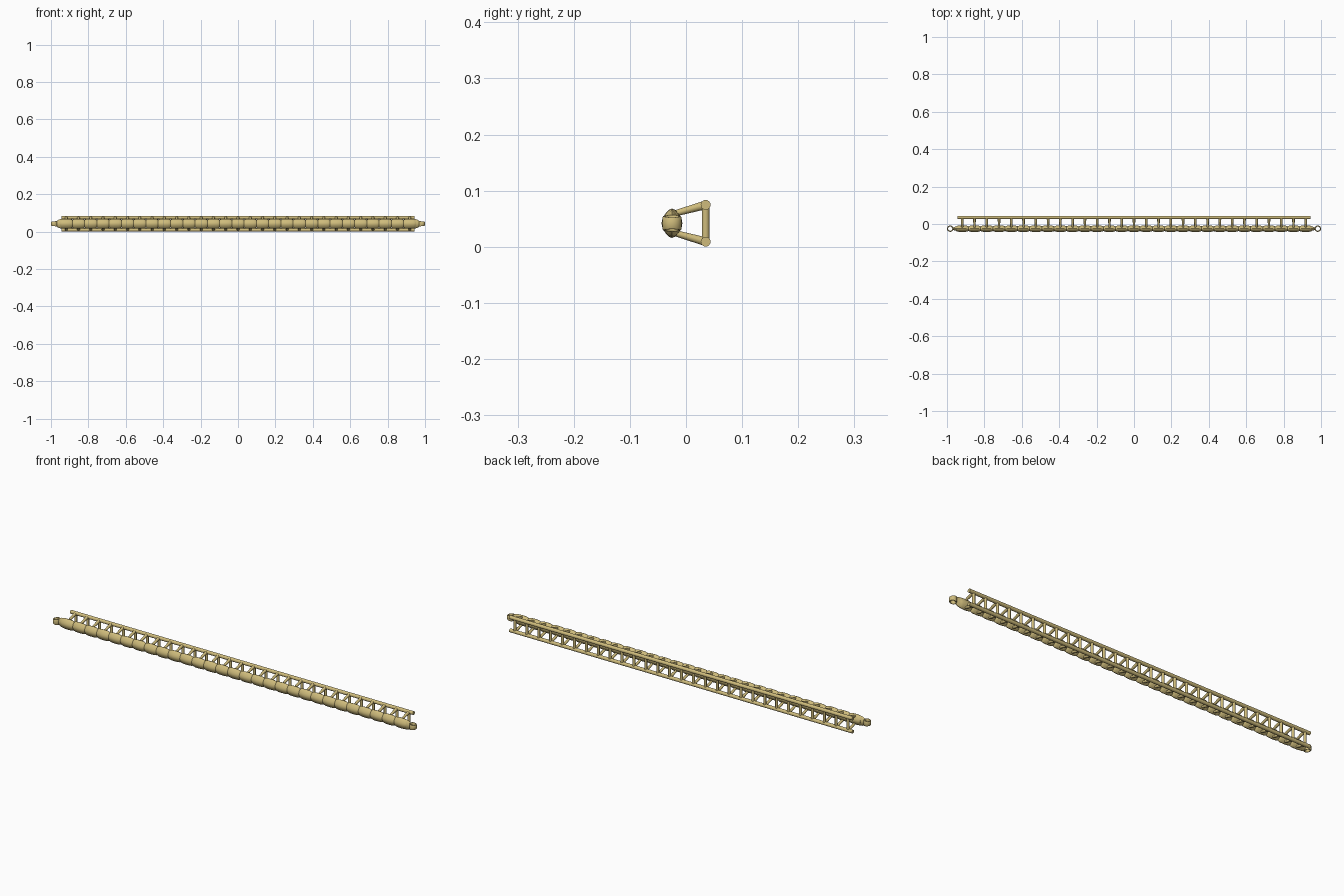
import bpy, bmesh, math
from mathutils import Vector

if "Cube" in bpy.data.objects:
    bpy.data.objects.remove(bpy.data.objects["Cube"])

mat = bpy.data.materials.new("sand_metal")
mat.diffuse_color = (0.62, 0.5, 0.2, 1)
mat.use_nodes = True
mat.node_tree.nodes["Principled BSDF"].inputs["Base Color"].default_value = mat.diffuse_color

Z = 0.0418           # height of the long axis
MAIN_Y = -0.025
RAIL_Y = 0.035
RAIL_DZ = 0.0328
N = 29
PITCH = 0.0656
XS = [(i - (N - 1) / 2) * PITCH for i in range(N)]


def finish(name, bm, angle=40):
    bmesh.ops.recalc_face_normals(bm, faces=bm.faces)
    me = bpy.data.meshes.new(name)
    bm.to_mesh(me)
    bm.free()
    ob = bpy.data.objects.new(name, me)
    bpy.context.collection.objects.link(ob)
    me.materials.append(mat)
    bpy.ops.object.select_all(action='DESELECT')
    ob.select_set(True)
    bpy.context.view_layer.objects.active = ob
    bpy.ops.object.shade_smooth_by_angle(angle=math.radians(angle))
    return ob


def rod(bm, a, b, r1, r2, sides=12):
    a, b = Vector(a), Vector(b)
    d = b - a
    m = d.to_track_quat('Z', 'Y').to_matrix().to_4x4()
    m.translation = (a + b) / 2
    bmesh.ops.create_cone(bm, cap_ends=True, segments=sides, radius1=r1,
                          radius2=r2, depth=d.length, matrix=m)


def loft(bm, sections, sides=20):
    # sections: x, half width in y, half height in z
    rings = []
    for x, w, h in sections:
        ring = []
        for k in range(sides):
            t = 2 * math.pi * k / sides
            s = math.sin(t)
            c = math.cos(t)
            # round body with a blunt ridge above and below
            ring.append(bm.verts.new((x, MAIN_Y + w * c,
                                      Z + h * s * (0.76 + 0.24 * s ** 4))))
        rings.append(ring)
    for r, q in zip(rings, rings[1:]):
        for k in range(sides):
            j = (k + 1) % sides
            bm.faces.new((r[k], r[j], q[j], q[k]))
    bm.faces.new(rings[0])
    bm.faces.new(rings[-1])


# two round rear rails with domed ends
bm = bmesh.new()
for s in (-1, 1):
    z = Z + s * RAIL_DZ
    rod(bm, (-0.945, RAIL_Y, z), (0.945, RAIL_Y, z), 0.0088, 0.0088, 16)
finish("rear_rails", bm)

# upright rungs between the rails
bm = bmesh.new()
for x in XS:
    rod(bm, (x, RAIL_Y, Z - RAIL_DZ), (x, RAIL_Y, Z + RAIL_DZ), 0.0068, 0.0068)
finish("rear_rungs", bm)

# sloping struts, flared where they meet the rails
bm = bmesh.new()
for x in XS:
    for s in (-1, 1):
        rod(bm, (x, MAIN_Y, Z + s * 0.016),
            (x, RAIL_Y, Z + s * RAIL_DZ), 0.0052, 0.0078)
finish("sloping_struts", bm)

# row of barrel beads along the front
bm = bmesh.new()
L = PITCH / 2
for x in XS:
    prof = [(-1, .0125, .019), (-.88, .0145, .0235), (-.55, .0172, .0258),
            (0, .0185, .0262), (.55, .0172, .0258), (.88, .0145, .0235),
            (1, .0125, .019)]
    loft(bm, [(x + u * L, w, h) for u, w, h in prof])
finish("front_beads", bm)

# tapered end pieces with an upright eye
for s, side in ((-1, "left"), (1, "right")):
    bm = bmesh.new()
    loft(bm, [(s * .944, .0135, .025), (s * .955, .0105, .0235),
              (s * .966, .0075, .0175), (s * .971, .006, .0145)])
    finish(side + "_end_taper", bm)
    bm = bmesh.new()
    seg = 32
    prof = [(.0172, -.008), (.0172, .008), (.0155, .0105), (.0125, .0105),
            (.0112, .008), (.0112, -.008), (.0125, -.0105), (.0155, -.0105)]
    rings = []
    for k in range(seg):
        t = 2 * math.pi * k / seg
        c, n = math.cos(t), math.sin(t)
        # the inner side of the eye is taller, following the taper
        tall = 1 + 0.4 * (1 - c) / 2
        rings.append([bm.verts.new((s * (.9828 + r * c), MAIN_Y + r * n,
                                    Z + h * tall)) for r, h in prof])
    for k in range(seg):
        a, b = rings[k], rings[(k + 1) % seg]
        for i in range(8):
            j = (i + 1) % 8
            bm.faces.new((a[i], a[j], b[j], b[i]))
    finish(side + "_end_eye", bm)
